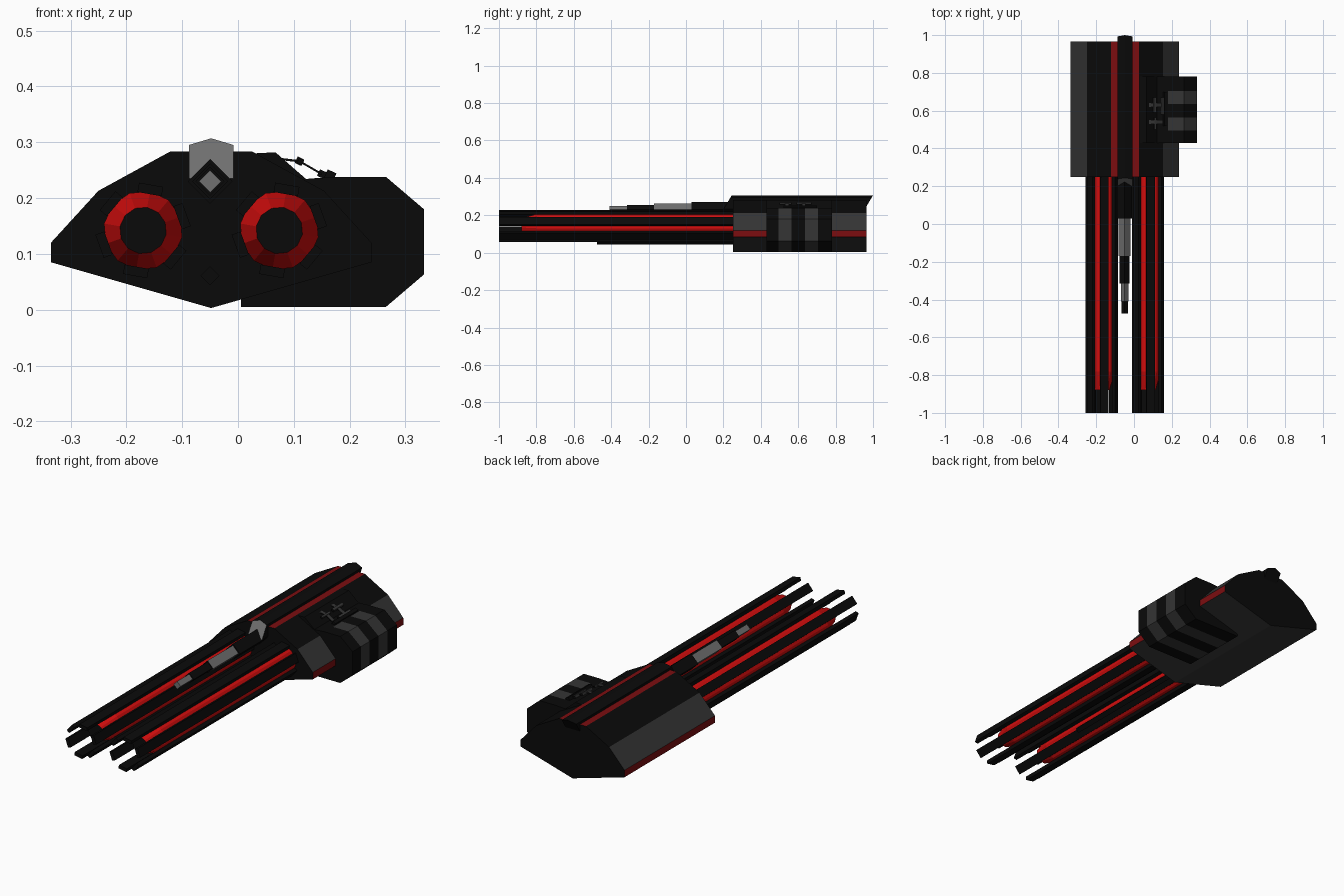
import bpy, bmesh, math
from mathutils import Vector

old = bpy.data.objects.get("Cube")
if old:
    bpy.data.objects.remove(old)


def material(name, rgb):
    m = bpy.data.materials.new(name)
    m.use_nodes = True
    m.diffuse_color = (*rgb, 1)
    m.node_tree.nodes["Principled BSDF"].inputs["Base Color"].default_value = (*rgb, 1)
    return m


MATS = [material("black", (0.003, 0.003, 0.003)),
        material("dark grey", (0.035, 0.035, 0.035)),
        material("light grey", (0.16, 0.16, 0.16)),
        material("bright red", (0.65, 0.004, 0.004)),
        material("dark red", (0.2, 0.004, 0.005))]
BLACK, DARK, LIGHT, RED, DEEP_RED = range(5)
MID = -0.048  # centre line of the main body


def loft(name, rings, sides, front=BLACK, back=BLACK):
    """Skin a row of point rings; sides gives one colour, or one per edge."""
    bm = bmesh.new()
    rows = [[bm.verts.new(p) for p in ring] for ring in rings]
    n = len(rows[0])
    for a, b in zip(rows, rows[1:]):
        for i in range(n):
            j = (i + 1) % n
            f = bm.faces.new((a[i], a[j], b[j], b[i]))
            f.material_index = sides if isinstance(sides, int) else sides[i]
    bm.faces.new(rows[0]).material_index = front
    bm.faces.new(rows[-1]).material_index = back
    bmesh.ops.recalc_face_normals(bm, faces=bm.faces)
    mesh = bpy.data.meshes.new(name)
    bm.to_mesh(mesh)
    bm.free()
    for m in MATS:
        mesh.materials.append(m)
    obj = bpy.data.objects.new(name, mesh)
    bpy.context.collection.objects.link(obj)
    return obj


def prism(name, profile, y0, y1, sides, front=BLACK, back=BLACK, top=0, shear=0):
    rings = [[(x, y - (top - z) * shear, z) for x, z in profile] for y in (y0, y1)]
    return loft(name, rings, sides, front, back)


def circle(cx, cz, r, n, turn=0):
    return [(cx + r * math.cos(turn + math.tau * i / n),
             cz + r * math.sin(turn + math.tau * i / n)) for i in range(n)]


# Main body: faceted hull, coloured facet by facet
half = [(0.287, 0.085), (0.287, 0.12), (0.202, 0.213), (0.074, 0.283)]
hull = [(MID, 0.003)] + [(MID + x, z) for x, z in half]
hull += [(MID - x, z) for x, z in reversed(half)]
prism("main_body", hull, 0.25, 0.965,
      [DARK, DEEP_RED, DARK, BLACK, DEEP_RED, BLACK, DARK, DEEP_RED, DARK])

# Top rail with raked ends and a grey front
rail = [(MID - 0.04, 0.235), (MID + 0.04, 0.235), (MID + 0.04, 0.295),
        (MID, 0.307), (MID - 0.04, 0.295)]
prism("top_rail", rail, 0.245, 1.0, BLACK, front=LIGHT, top=0.307, shear=0.6)

# Side pod in alternating black and grey slices
pod = [(0.005, 0.005), (0.265, 0.005), (0.333, 0.063), (0.333, 0.18), (0.265, 0.238),
       (0.18, 0.238), (0.13, 0.235), (0.122, 0.234), (0.067, 0.282), (0.03, 0.28),
       (0.005, 0.2)]
cuts = [0.43, 0.495, 0.565, 0.635, 0.705, 0.78]
for i, (y0, y1) in enumerate(zip(cuts, cuts[1:])):
    paint = [DARK] * 5 + [BLACK] * 6 if i % 2 else BLACK
    prism(f"side_pod_slice_{i + 1}", pod, y0, y1, paint)

# Barrels: red cores with tapered muzzles, each ringed by six black vanes
for side, cx in (("right", MID - 0.122), ("left", MID + 0.122)):
    cz = 0.142
    rings = [[(x, y, z) for x, z in circle(cx, cz, r, 12, math.radians(20))]
             for y, r in ((-0.88, 0.042), (-0.78, 0.071), (0.26, 0.071))]
    loft(f"{side}_barrel_core", rings, RED)
    for k in range(6):
        a = math.radians(20 + 60 * k)
        out = Vector((math.cos(a), math.sin(a)))
        across = Vector((-out.y, out.x))
        corners = [Vector((cx, cz)) + out * r + across * w
                   for r, w in ((0.066, -0.022), (0.083, -0.022),
                                (0.083, 0.022), (0.066, 0.022))]
        prism(f"{side}_barrel_vane_{k + 1}", corners, -1.0, 0.26, BLACK)

# Stepped diamond rod above the barrels
steps = [(-0.41, -0.315, 0.02, LIGHT, LIGHT), (-0.315, -0.17, 0.026, BLACK, BLACK),
         (-0.17, 0.03, 0.032, LIGHT, BLACK), (0.03, 0.26, 0.04, BLACK, BLACK)]
for i, (y0, y1, r, paint, cap) in enumerate(steps):
    prism(f"upper_rod_{i + 1}", circle(MID - 0.002, 0.23, r, 4), y0, y1, paint, front=cap)

# Plain diamond rod below the barrels
prism("lower_rod", circle(MID - 0.002, 0.061, 0.017, 4), -0.475, 0.26, BLACK)


# Small linkage lying over the pod shoulder
def bar(name, x, z, size, y0, y1, paint):
    prism(name, circle(x, z, size, 4, math.radians(20)), y0, y1, paint)


bar("linkage_inner_bar", 0.11, 0.266, 0.009, 0.59, 0.67, DARK)
bar("linkage_outer_bar", 0.15, 0.243, 0.009, 0.58, 0.67, DARK)
bar("linkage_front_bar", 0.112, 0.265, 0.007, 0.5, 0.565, DARK)
bar("linkage_hinge", 0.165, 0.24, 0.012, 0.52, 0.7, BLACK)
link = [(0.075, 0.272), (0.11, 0.268), (0.15, 0.245), (0.15, 0.241),
        (0.11, 0.264), (0.075, 0.268)]
for i, y in enumerate((0.53, 0.62)):
    prism(f"linkage_arm_{i + 1}", link, y, y + 0.02, DARK)
